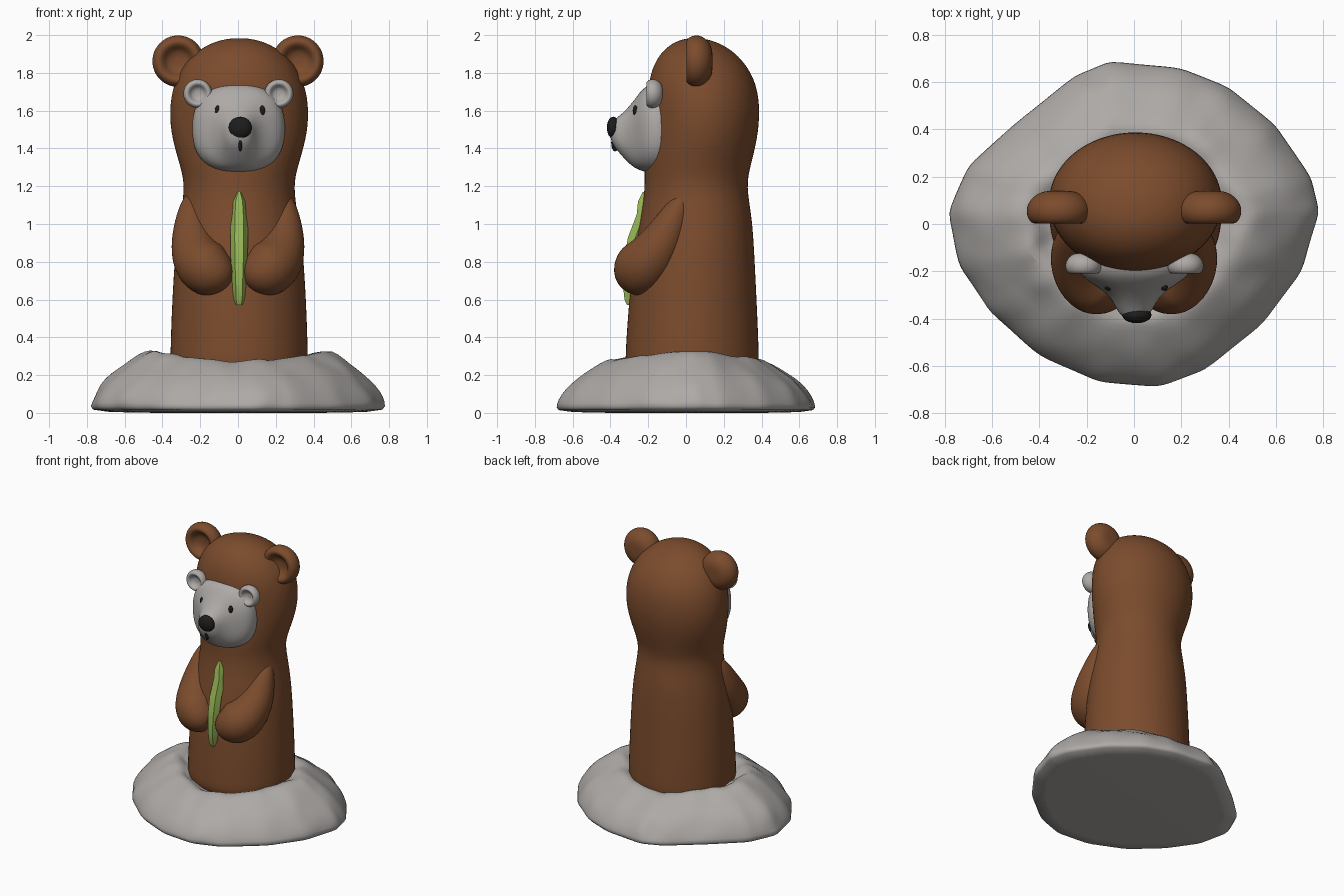
import bpy, bmesh, math
from mathutils import Vector, noise

if "Cube" in bpy.data.objects:
    bpy.data.objects.remove(bpy.data.objects["Cube"])


def material(name, rgb):
    m = bpy.data.materials.new(name)
    m.diffuse_color = (*rgb, 1)
    m.use_nodes = True
    m.node_tree.nodes["Principled BSDF"].inputs["Base Color"].default_value = m.diffuse_color
    return m


BROWN = material("brown fur", (0.20, 0.072, 0.026))
GREY = material("pale grey", (0.42, 0.40, 0.385))
GREEN = material("leaf green", (0.31, 0.47, 0.09))
BLACK = material("black", (0.012, 0.012, 0.012))


def finish(name, bm, mat, levels=0, angle=180):
    bmesh.ops.recalc_face_normals(bm, faces=bm.faces[:])
    me = bpy.data.meshes.new(name)
    bm.to_mesh(me)
    bm.free()
    me.materials.append(mat)
    ob = bpy.data.objects.new(name, me)
    bpy.context.collection.objects.link(ob)
    if levels:
        mod = ob.modifiers.new("smooth", 'SUBSURF')
        mod.levels = mod.render_levels = levels
    bpy.ops.object.select_all(action='DESELECT')
    ob.select_set(True)
    bpy.context.view_layer.objects.active = ob
    bpy.ops.object.shade_smooth_by_angle(angle=math.radians(angle))
    return ob


def loft(rings):
    """Skin a list of equal point rings and close both ends."""
    bm = bmesh.new()
    vs = [[bm.verts.new(p) for p in r] for r in rings]
    n = len(vs[0])
    for a, b in zip(vs, vs[1:]):
        for i in range(n):
            j = (i + 1) % n
            bm.faces.new((a[i], a[j], b[j], b[i]))
    for end in (vs[0], vs[-1]):
        c = bm.verts.new(sum((v.co for v in end), Vector()) / n)
        for i in range(n):
            bm.faces.new((end[i], end[(i + 1) % n], c))
    return bm


def ring(c, u, v, n=20, e=2.0):
    """Superellipse around c with half axes u and v."""
    pts = []
    for i in range(n):
        a = 2 * math.pi * i / n
        ca, sa = math.cos(a), math.sin(a)
        pts.append(Vector(c) + Vector(u) * math.copysign(abs(ca) ** (2 / e), ca)
                   + Vector(v) * math.copysign(abs(sa) ** (2 / e), sa))
    return pts


def ball(name, c, r, mat):
    bm = bmesh.new()
    bmesh.ops.create_uvsphere(bm, u_segments=20, v_segments=12, radius=1)
    for v in bm.verts:
        v.co = Vector([c[k] + v.co[k] * r[k] for k in range(3)])
    return finish(name, bm, mat)


# Body and head: z, half width, front y, back y
BODY = [(0.18, .368, -.325, .388), (0.30, .368, -.325, .39), (0.5, .362, -.312, .382),
        (0.7, .352, -.295, .372), (0.9, .338, -.27, .362), (1.05, .312, -.24, .35),
        (1.2, .29, -.218, .322), (1.3, .312, -.225, .342), (1.45, .36, -.21, .382),
        (1.6, .375, -.205, .395), (1.74, .352, -.205, .378), (1.85, .295, -.172, .318),
        (1.925, .215, -.12, .24), (1.97, .12, -.05, .15), (1.983, .04, .01, .08)]
finish("body", loft([ring((0.006, (f + b) / 2, z), (w, 0, 0), (0, (b - f) / 2, 0), 24)
                     for z, w, f, b in BODY]), BROWN, 2)

# Cupped ears, large on the hood and small on the face: depth and radius steps
EAR = [(.5, .35), (.42, .7), (.1, 1.0), (-.25, 1.0), (-.5, .8), (-.4, .58), (-.2, .45), (-.12, .2)]


def ear(name, c, r, depth, mat):
    finish(name, loft([ring((c[0], c[1] + d * depth, c[2]), (r * s, 0, 0), (0, 0, r * s), 16)
                       for d, s in EAR]), mat, 2)


for side, label in ((-1, "left"), (1, "right")):
    ear(label + "_hood_ear", (side * .317, .068, 1.862), .141, .145, BROWN)
    ear(label + "_face_ear", (side * .215 + .002, -.168, 1.69), .079, .09, GREY)

    # Arm: path points with radius, folded to the chest
    path = [((.25, .0, 1.16), .02), ((.248, -.03, 1.11), .06), ((.25, -.085, .98), .098),
            ((.235, -.145, .87), .128), ((.2, -.205, .79), .15), ((.15, -.25, .755), .152),
            ((.105, -.275, .74), .125), ((.06, -.295, .73), .085), ((.035, -.305, .725), .035)]
    rings = []
    for i, (p, r) in enumerate(path):
        t = Vector(path[min(i + 1, len(path) - 1)][0]) - Vector(path[max(i - 1, 0)][0])
        u = t.cross(Vector((1, -1, 1))).normalized()
        v = t.cross(u).normalized()
        rings.append([Vector((q.x * side, q.y, q.z)) for q in ring(p, u * r, v * r, 16)])
    finish(label + "_arm", loft(rings), BROWN, 2)

    # Eye
    ball(label + "_eye", (side * .118 + .01, -.268, 1.6), (.015, .014, .027), BLACK)

# Face mask with muzzle: y, half width, half height, centre z
FACE = [(-.08, .252, .24, 1.505), (-.185, .25, .242, 1.507), (-.235, .212, .217, 1.497),
        (-.275, .14, .18, 1.475), (-.32, .097, .132, 1.47), (-.36, .077, .092, 1.475),
        (-.39, .056, .062, 1.485), (-.405, .02, .025, 1.5)]
finish("face", loft([ring((.003, y, z), (w, 0, 0), (0, 0, h), 24, 2.4)
                     for y, w, h, z in FACE]), GREY, 2)

# Nose and mouth line
ball("nose", (.012, -.385, 1.51), (.062, .034, .058), BLACK)
ball("mouth", (.012, -.376, 1.43), (.011, .02, .046), BLACK)

# Bamboo shoot held between the paws: z, centre y, half width
SHOOT = [(1.17, -.215, .012), (1.12, -.215, .036), (1.05, -.222, .044), (.93, -.268, .047),
         (.8, -.292, .044), (.68, -.295, .036), (.6, -.29, .032), (.57, -.288, .022)]
finish("bamboo_shoot", loft([ring((.006, y, z), (w, 0, 0), (0, .045 * min(1, w / .035), 0), 6)
                             for z, y, w in SHOOT]), GREEN, 0, 30)

# Rocky mound: outline, then rings as (scale, height)
OUTLINE = [(.785, .05), (.75, .2), (.6, .42), (.4, .58), (.2, .66), (-.1, .69), (-.25, .63),
           (-.5, .43), (-.7, .25), (-.79, .05), (-.74, -.18), (-.6, -.38), (-.4, -.56),
           (-.15, -.67), (.1, -.69), (.3, -.62), (.55, -.42), (.71, -.2)]
STEPS = [(.99, 0), (1, .03), (.985, .07), (.93, .135), (.85, .195), (.76, .24), (.67, .285),
         (.6, .305), (.54, .295), (.49, .265), (.43, .25)]


def outline_point(k):
    i = int(k) % len(OUTLINE)
    a, b = Vector(OUTLINE[i]), Vector(OUTLINE[(i + 1) % len(OUTLINE)])
    return a.lerp(b, k % 1)


rings = []
for s, z in STEPS:
    pts = []
    for i in range(72):
        p = outline_point(i / 4) * s
        side_lift = .91 + .17 * abs(p.normalized().x) ** 2
        q = Vector((p.x, p.y, z * side_lift))
        if z > .05:
            q += noise.noise_vector(q * 9) * .018
        pts.append(q)
    rings.append(pts)
finish("mound", loft(rings), GREY, 1, 50)
